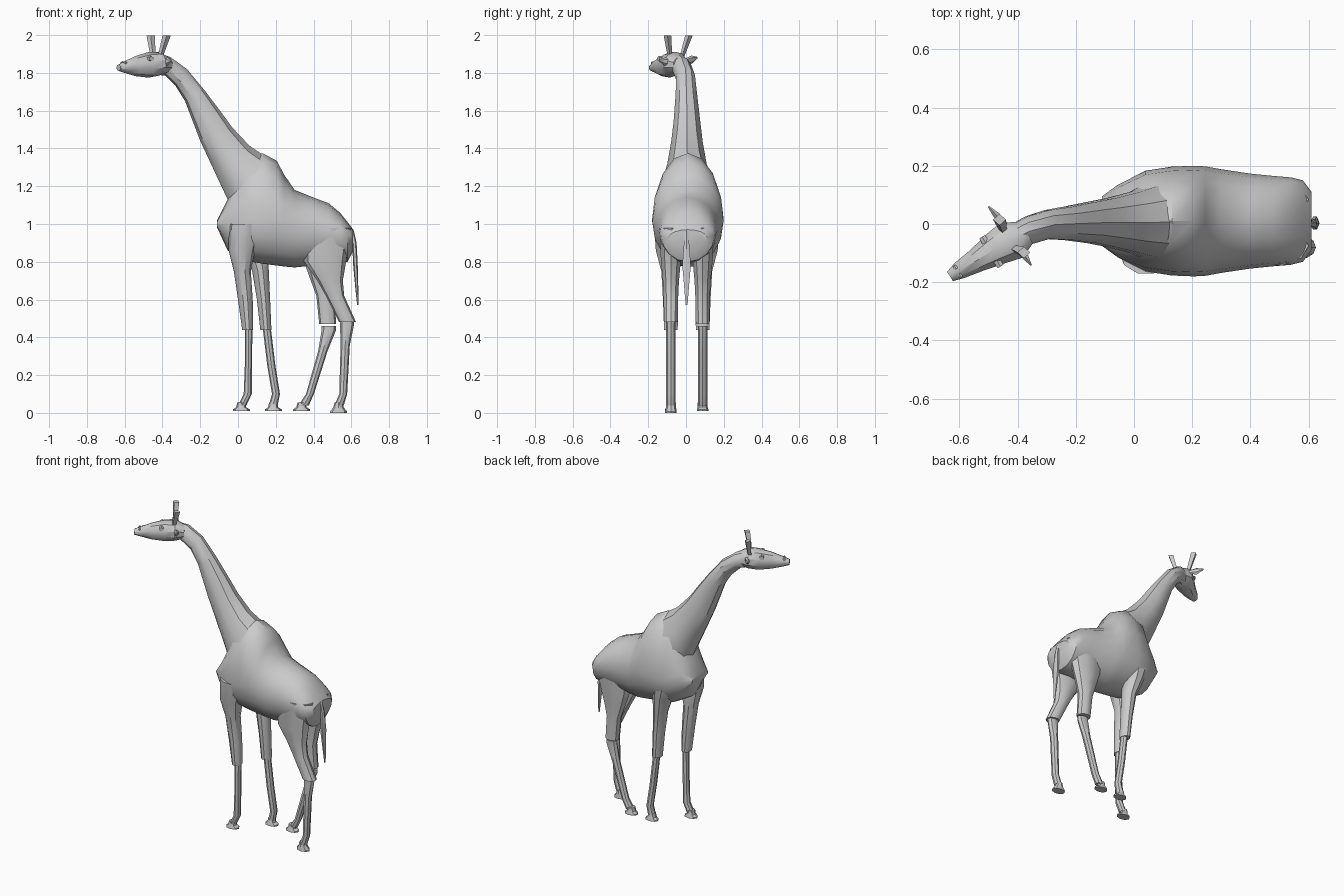
import bpy, bmesh, math
from mathutils import Vector as V


def loft(name, sections, sides=12, angle=35):
    """Skin a row of oval rings. Section: (top point, bottom point, half-width vector, widest fraction)."""
    bm = bmesh.new()
    rings = []
    for top, bot, side, mid in sections:
        top, bot, side = V(top), V(bot), V(side)
        c = top.lerp(bot, mid)
        ring = []
        for k in range(sides):
            t = 2 * math.pi * k / sides
            ct = math.cos(t)
            p = c + ((top - c) * ct if ct > 0 else (bot - c) * -ct) + side * math.sin(t)
            ring.append(bm.verts.new(p))
        rings.append(ring)
    for a, b in zip(rings, rings[1:]):
        for k in range(sides):
            j = (k + 1) % sides
            bm.faces.new((a[k], a[j], b[j], b[k]))
    bm.faces.new(rings[0])
    bm.faces.new(rings[-1])
    bmesh.ops.recalc_face_normals(bm, faces=bm.faces)
    me = bpy.data.meshes.new(name)
    bm.to_mesh(me)
    bm.free()
    ob = bpy.data.objects.new(name, me)
    bpy.context.collection.objects.link(ob)
    bpy.ops.object.select_all(action='DESELECT')
    ob.select_set(True)
    bpy.context.view_layer.objects.active = ob
    bpy.ops.object.shade_smooth_by_angle(angle=math.radians(angle))
    return ob


# Torso: x, top z, bottom z, widest z, half-width
torso = [(-0.11, 1.02, 0.98, 1.00, 0.085), (-0.055, 1.13, 0.86, 1.00, 0.125),
         (0.04, 1.35, 0.805, 1.00, 0.173), (0.13, 1.375, 0.79, 1.01, 0.187),
         (0.205, 1.335, 0.78, 1.02, 0.19), (0.245, 1.26, 0.775, 1.01, 0.188),
         (0.30, 1.18, 0.77, 0.98, 0.178), (0.40, 1.14, 0.78, 0.97, 0.163),
         (0.48, 1.11, 0.79, 0.96, 0.155), (0.54, 1.06, 0.795, 0.95, 0.15),
         (0.58, 1.01, 0.80, 0.94, 0.14), (0.61, 0.97, 0.86, 0.93, 0.10)]
loft("torso", [((x, 0.01, t), (x, 0.01, b), (0, w, 0), (t - m) / (t - b))
               for x, t, b, m, w in torso], 16)

# Neck: back x, z, front x, z, centre y, half-width
neck = [(0.20, 1.32, -0.04, 1.08, 0.01, 0.14), (0.06, 1.415, -0.055, 1.13, 0.005, 0.11),
        (-0.03, 1.51, -0.13, 1.29, 0.005, 0.088), (-0.095, 1.60, -0.20, 1.44, 0.005, 0.074),
        (-0.175, 1.705, -0.28, 1.65, 0.002, 0.06), (-0.27, 1.82, -0.33, 1.73, -0.002, 0.052),
        (-0.36, 1.885, -0.385, 1.785, -0.025, 0.052), (-0.41, 1.90, -0.43, 1.79, -0.05, 0.05)]
loft("neck", [((a, y, b), (c, y, d), (0, w, 0), 0.5) for a, b, c, d, y, w in neck], 10)

# Head, turned towards the front: x, y, top z, bottom z, half-width
across = V((0.53, -0.85, 0))
head = [(-0.37, -0.03, 1.885, 1.80, 0.045), (-0.42, -0.055, 1.912, 1.785, 0.075),
        (-0.475, -0.085, 1.91, 1.775, 0.062), (-0.54, -0.125, 1.89, 1.782, 0.044),
        (-0.60, -0.16, 1.862, 1.80, 0.032), (-0.632, -0.18, 1.845, 1.81, 0.02)]
loft("head", [((x, y, t), (x, y, b), across * w, 0.5) for x, y, t, b, w in head], 10)


def spike(name, points, along, half, sides):
    """Small flat part along a path: point, width, with thickness vector and width vector."""
    loft(name, [(V(p) + along * w, V(p) - along * w, half * w, 0.5) for p, w in points], sides, 30)


# Horns, flaring to flat tops
for name, a, b in (("horn_left", (-0.45, -0.02, 1.89), (-0.462, 0.015, 1.997)),
                   ("horn_right", (-0.41, -0.085, 1.89), (-0.378, -0.098, 1.997))):
    spike(name, [(a, 0.014), (b, 0.022)], V((1, 0, 0)), V((0, 0.9, 0)), 4)

# Ears, leaf shaped, pointing outwards
for name, a, m, b in (("ear_left", (-0.44, 0.0, 1.865), (-0.472, 0.03, 1.87), (-0.50, 0.06, 1.88)),
                      ("ear_right", (-0.385, -0.08, 1.855), (-0.375, -0.11, 1.86), (-0.353, -0.142, 1.865))):
    spike(name, [(a, 0.013), (m, 0.022), (b, 0.005)], V((0, 0, 1)), V((0.5, 0.35, 0)), 6)

# Eyes and nostrils
for s, tag in ((1, "right"), (-1, "left")):
    c = V((-0.49, -0.095, 1.875))
    spike("eye_" + tag, [(c + across * s * 0.035, 0.015), (c + across * s * 0.06, 0.013)],
          V((0, 0, 1)), V((0.85, 0.53, 0)), 6)
    c = V((-0.605, -0.163, 1.853))
    spike("nostril_" + tag, [(c + across * s * 0.010, 0.009), (c + across * s * 0.024, 0.006)],
          V((0, 0, 1)), V((0.85, 0.53, 0)), 6)


def leg(name, y, upper, lower, hoof):
    """Leg in three overlapping lofts: z, front x, back x, half-width, outward shift."""
    out = math.copysign(1, y)
    for tag, rows, n in (("upper", upper, 10), ("lower", lower, 8), ("hoof", hoof, 8)):
        secs = []
        for z, x0, x1, w, sh in rows:
            yy = y + out * sh
            secs.append(((x0, yy, z), (x1, yy, z), (0, w, 0), 0.5))
        loft(f"{name}_{tag}", secs, n)


def shank(z, rows):
    """Slim lower leg rows with slightly wider ends."""
    return [(z + 0.02, rows[0][1], rows[0][2], 0.026, 0)] + [(r[0], r[1], r[2], 0.025, 0) for r in rows]


def foot(x, z0):
    """Splayed hoof centred under ankle x."""
    return [(0.055, x - 0.022, x + 0.022, 0.026, 0), (0.03, x - 0.028, x + 0.025, 0.026, 0),
            (z0 + 0.008, x - 0.045, x + 0.045, 0.031, 0), (z0, x - 0.045, x + 0.045, 0.031, 0)]


# Front legs: near one upright, far one trailing
leg("front_leg_near", -0.08,
    [(1.00, -0.05, 0.13, 0.075, 0.018), (0.86, -0.05, 0.09, 0.068, 0.015),
     (0.75, -0.022, 0.068, 0.048, 0.005), (0.60, 0.0, 0.078, 0.042, 0.002), (0.44, 0.022, 0.08, 0.038, 0)],
    shank(0.44, [(0.44, 0.036, 0.077), (0.25, 0.036, 0.073), (0.10, 0.03, 0.073), (0.04, 0.0, 0.045)]),
    foot(0.018, 0.01))
leg("front_leg_far", 0.088,
    [(1.00, -0.02, 0.15, 0.075, 0.02), (0.86, 0.03, 0.16, 0.068, 0.015),
     (0.75, 0.075, 0.163, 0.048, 0.005), (0.60, 0.10, 0.17, 0.042, 0.002), (0.44, 0.118, 0.177, 0.038, 0)],
    shank(0.44, [(0.44, 0.132, 0.175), (0.25, 0.155, 0.198), (0.10, 0.18, 0.222), (0.04, 0.163, 0.21)]),
    foot(0.187, 0.01))

# Rear legs: thigh, hock and shank
leg("rear_leg_near", -0.08,
    [(0.98, 0.34, 0.60, 0.07, -0.005), (0.80, 0.35, 0.572, 0.055, 0),
     (0.70, 0.42, 0.555, 0.045, 0), (0.62, 0.465, 0.562, 0.041, 0), (0.48, 0.535, 0.625, 0.038, 0)],
    shank(0.47, [(0.47, 0.54, 0.615), (0.36, 0.543, 0.592), (0.10, 0.536, 0.578), (0.04, 0.51, 0.56)]),
    foot(0.533, 0.0))
leg("rear_leg_far", 0.088,
    [(0.98, 0.34, 0.60, 0.07, -0.005), (0.80, 0.35, 0.56, 0.055, 0),
     (0.70, 0.385, 0.53, 0.045, 0), (0.62, 0.415, 0.51, 0.041, 0), (0.47, 0.43, 0.52, 0.038, 0)],
    shank(0.44, [(0.44, 0.443, 0.52), (0.33, 0.425, 0.475), (0.10, 0.36, 0.402), (0.04, 0.32, 0.375)]),
    foot(0.337, 0.01))

# Tail: z, x, half-depth, half-width
tail = [(0.97, 0.60, 0.012, 0.010), (0.90, 0.616, 0.012, 0.016), (0.78, 0.622, 0.012, 0.026),
        (0.66, 0.629, 0.008, 0.014), (0.57, 0.634, 0.003, 0.006)]
loft("tail", [((x - d, 0.003, z), (x + d, 0.003, z), (0, w, 0), 0.5) for z, x, d, w in tail], 6)
